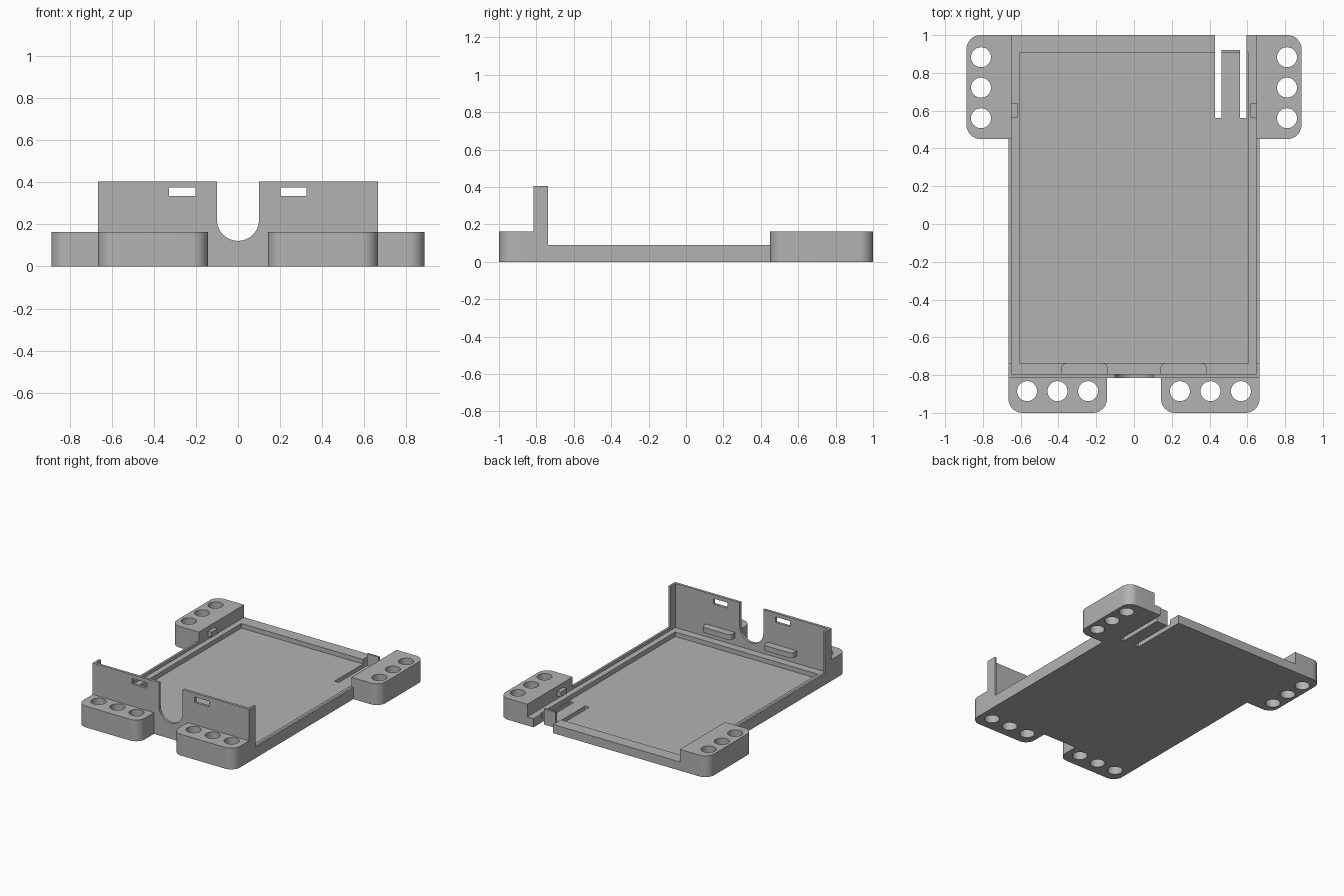
import bpy
import bmesh
from math import cos, sin, pi, radians
from mathutils import Matrix

cube = bpy.data.objects.get("Cube")
if cube:
    bpy.data.objects.remove(cube, do_unlink=True)

grey = bpy.data.materials.new("plain grey")
grey.use_nodes = True
grey.diffuse_color = (0.45, 0.45, 0.45, 1)
grey.node_tree.nodes["Principled BSDF"].inputs["Base Color"].default_value = (0.45, 0.45, 0.45, 1)


def outline(x0, x1, y0, y1, radii=(0, 0, 0, 0), steps=10):
    """Rectangle with a radius per corner, counter-clockwise from x0, y0."""
    corners = ((x0, y0, 1, 1), (x1, y0, -1, 1), (x1, y1, -1, -1), (x0, y1, 1, -1))
    pts = []
    for i, ((x, y, sx, sy), r) in enumerate(zip(corners, radii)):
        if r == 0:
            pts.append((x, y))
            continue
        for k in range(steps + 1):
            a = pi + i * pi / 2 + k / steps * pi / 2
            pts.append((x + sx * r + r * cos(a), y + sy * r + r * sin(a)))
    return pts


def prism(name, pts, low, high, upright=False):
    """Extrude an outline along z, or an x-z outline along y when upright."""
    bm = bmesh.new()
    face = bm.faces.new([bm.verts.new((x, y, low)) for x, y in pts])
    top = bmesh.ops.extrude_face_region(bm, geom=[face])["geom"]
    verts = [v for v in top if isinstance(v, bmesh.types.BMVert)]
    bmesh.ops.translate(bm, verts=verts, vec=(0, 0, high - low))
    if upright:
        swap = Matrix(((1, 0, 0, 0), (0, 0, 1, 0), (0, 1, 0, 0), (0, 0, 0, 1)))
        bmesh.ops.transform(bm, matrix=swap, verts=bm.verts)
    bmesh.ops.recalc_face_normals(bm, faces=bm.faces)
    mesh = bpy.data.meshes.new(name)
    bm.to_mesh(mesh)
    bm.free()
    mesh.materials.append(grey)
    obj = bpy.data.objects.new(name, mesh)
    bpy.context.collection.objects.link(obj)
    return obj


def box(name, x0, x1, y0, y1, z0, z1):
    return prism(name, outline(x0, x1, y0, y1), z0, z1)


def activate(obj):
    bpy.ops.object.select_all(action="DESELECT")
    obj.select_set(True)
    bpy.context.view_layer.objects.active = obj


def cut(obj, cutters):
    activate(obj)
    for cutter in cutters:
        mod = obj.modifiers.new("cut", "BOOLEAN")
        mod.operation = "DIFFERENCE"
        mod.solver = "EXACT"
        mod.object = cutter
        bpy.ops.object.modifier_apply(modifier=mod.name)
        bpy.data.objects.remove(cutter, do_unlink=True)


def smooth(obj):
    activate(obj)
    bpy.ops.object.shade_smooth_by_angle(angle=radians(30))


def hole(x, y, r=0.053, n=40):
    pts = [(x + r * cos(2 * pi * k / n), y + r * sin(2 * pi * k / n)) for k in range(n)]
    return prism("hole_cutter", pts, -0.1, 0.3)


W, INNER = 0.665, 0.648            # half widths outside and inside the lip
FRONT, WALL = -0.815, -0.795       # front wall faces
LIP, LEDGE, FLOOR = 0.09, 0.067, 0.032
BLOCK, TOP = 0.163, 0.405

# Tray with lip, ledge, sunken floor, latch gap and seats for the rear blocks
tray = box("tray", -W, W, FRONT, 1, 0, LIP)
cut(tray, [
    box("ledge_cutter", -INNER, INNER, WALL, 1.1, LEDGE, 0.2),
    box("recess_cutter", -0.605, 0.605, -0.735, 0.905, FLOOR, 0.2),
    box("latch_gap_cutter", 0.428, 0.595, 0.56, 1.1, -0.1, 0.2),
    box("left_seat_cutter", INNER, 0.8, 0.45, 1.1, -0.1, 0.2),
    box("right_seat_cutter", -0.8, -INNER, 0.45, 1.1, -0.1, 0.2),
])

# Spring latch with a thin raised catch at its end
box("latch_tongue", 0.464, 0.562, 0.56, 0.92, 0, FLOOR)
box("latch_catch", 0.464, 0.562, 0.905, 0.92, FLOOR, 0.12)

# Front wall with a round-bottomed cable opening and two slots
wall = prism("front_wall", outline(-W, W, LIP, TOP), FRONT, WALL, True)
cut(wall, [
    prism("opening_cutter", outline(-0.1, 0.1, 0.122, 0.6, (0.0999, 0.0999, 0, 0), 16), -0.9, -0.7, True),
    prism("slot_cutter", outline(-0.328, -0.202, 0.334, 0.376), -0.9, -0.7, True),
    prism("slot_cutter", outline(0.202, 0.325, 0.334, 0.376), -0.9, -0.7, True),
])
smooth(wall)

for side, s in (("left", 1), ("right", -1)):
    def span(a, b):
        return tuple(sorted((s * a, s * b)))

    # Wall return and rounded bar behind the wall
    box(side + "_wall_return", *span(INNER, W), WALL, -0.737, LIP, TOP)
    bar = prism(side + "_retaining_bar",
                outline(*span(0.14, 0.385), WALL, -0.737, (0, 0, 0.025, 0.025)), 0.125, 0.165)
    smooth(bar)

    # Front mounting block
    block = prism(side + "_front_block",
                  outline(*span(0.143, W), -1, FRONT, (0.075, 0.075, 0, 0)), 0, BLOCK)
    cut(block, [hole(s * x, -0.885) for x in (0.243, 0.405, 0.566)])
    smooth(block)

    # Rear mounting block, rounded on its outer side
    radii = (0, 0.075, 0.075, 0) if s > 0 else (0.075, 0, 0, 0.075)
    block = prism(side + "_rear_block", outline(*span(INNER, 0.887), 0.45, 1, radii), 0, BLOCK)
    cut(block, [hole(s * 0.81, y) for y in (0.56, 0.722, 0.883)])
    smooth(block)

    # Small retaining nub on the inner face of the rear block
    box(side + "_retaining_nub", *span(0.618, INNER), 0.563, 0.637, 0.087, 0.127)
